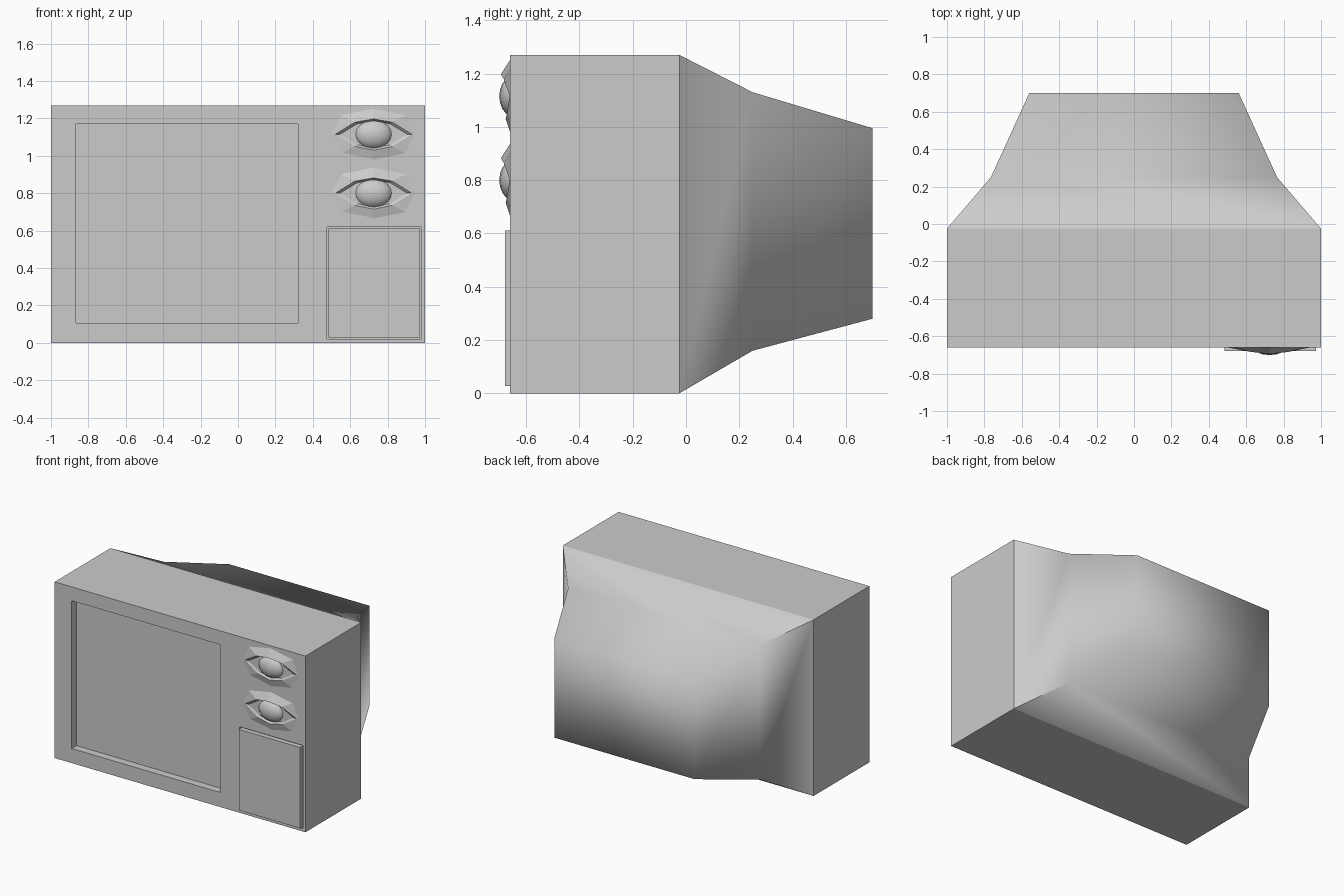
import bpy, bmesh
from math import radians

if "Cube" in bpy.data.objects:
    bpy.data.objects.remove(bpy.data.objects["Cube"])


def finish(name, bm):
    bmesh.ops.recalc_face_normals(bm, faces=bm.faces)
    mesh = bpy.data.meshes.new(name)
    bm.to_mesh(mesh)
    bm.free()
    obj = bpy.data.objects.new(name, mesh)
    bpy.context.collection.objects.link(obj)
    return obj


def box(name, x, y, z):
    bm = bmesh.new()
    bmesh.ops.create_cube(bm, size=1)
    for v in bm.verts:
        v.co = [lo + (c + 0.5) * (hi - lo) for c, (lo, hi) in zip(v.co, (x, y, z))]
    return finish(name, bm)


def skin(bm, rings, cap=True):
    loops = [[bm.verts.new(p) for p in r] for r in rings]
    n = len(loops[0])
    for a, b in zip(loops, loops[1:]):
        for i in range(n):
            j = (i + 1) % n
            bm.faces.new((a[i], a[j], b[j], b[i]))
    if cap:
        bm.faces.new(loops[-1])
    return loops


def cut(target, cutter):
    cutter.hide_render = True
    cutter.hide_viewport = True
    mod = target.modifiers.new("recess", 'BOOLEAN')
    mod.operation = 'DIFFERENCE'
    mod.solver = 'EXACT'
    mod.object = cutter


FRONT, BACK = -0.66, -0.025

# Cabinet with the recessed screen and the groove round the door
cabinet = box("cabinet", (-1, 1), (FRONT, BACK), (0, 1.27))
cut(cabinet, box("screen_cutter", (-0.865, 0.32), (-0.8, -0.605), (0.105, 1.17)))
cut(cabinet, box("door_cutter", (0.475, 0.98), (-0.8, -0.645), (0.02, 0.62)))

# Control door
box("control_door", (0.483, 0.972), (-0.68, -0.64), (0.028, 0.611))

# Tapered rear housing, creased only along the first four corners
bm = bmesh.new()
sections = [(BACK, 1.0, 0.0, 1.27), (0.25, 0.765, 0.16, 1.13), (0.70, 0.56, 0.28, 0.995)]
loops = skin(bm, [[(-w, y, lo), (w, y, lo), (w, y, hi), (-w, y, hi)]
                  for y, w, lo, hi in sections])
for f in bm.faces:
    f.smooth = True
for a, b in zip(loops[0], loops[1]):
    bm.edges.get((a, b)).smooth = False
finish("rear_housing", bm)

# Two eye-shaped dials: octagonal base, raised lids, eyeball
base = [(-0.235, 0), (-0.18, 0.105), (0, 0.14), (0.18, 0.105),
        (0.235, 0), (0.18, -0.105), (0, -0.14), (-0.18, -0.105)]
ridge = [(-0.205, 0, -0.662), (-0.10, 0.065, -0.684), (0, 0.082, -0.695), (0.10, 0.065, -0.684),
         (0.205, 0, -0.662), (0.10, -0.065, -0.672), (0, -0.085, -0.677), (-0.10, -0.065, -0.672)]
for label, cz in (("upper", 1.115), ("lower", 0.80)):
    cx = 0.725
    bm = bmesh.new()
    skin(bm, [[(cx + x, FRONT + 0.002, cz + z) for x, z in base],
              [(cx + x, y, cz + z) for x, z, y in ridge],
              [(cx + x * 0.88, -0.661, cz + z * 0.86) for x, z, y in ridge]])
    finish(label + "_eyelids", bm)

    bpy.ops.mesh.primitive_uv_sphere_add(segments=16, ring_count=10, radius=1,
                                         location=(cx, -0.64, cz))
    ball = bpy.context.object
    ball.name = label + "_eyeball"
    ball.scale = (0.103, 0.061, 0.08)
    bpy.ops.object.shade_smooth_by_angle(angle=radians(60))
